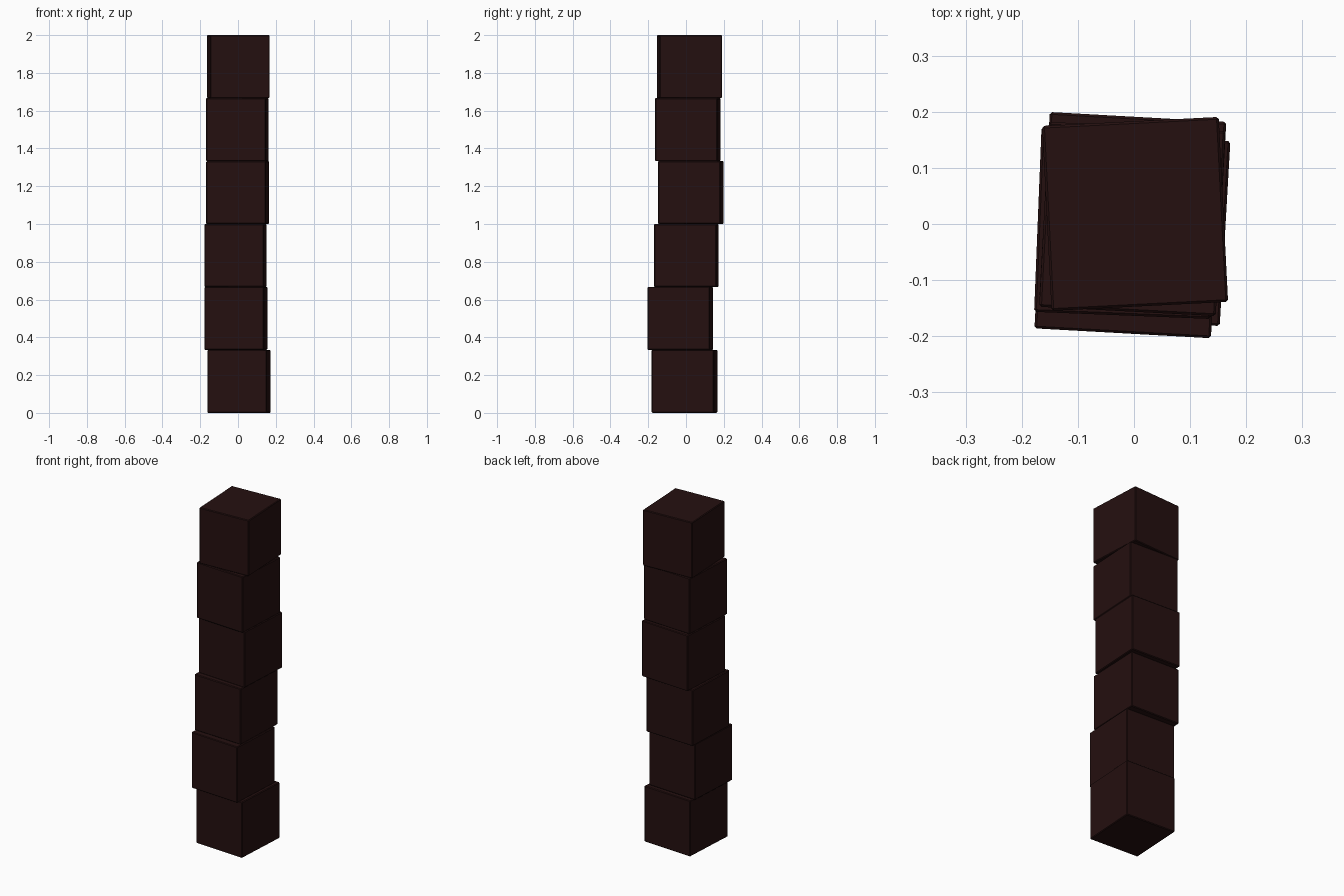
import bpy, math

if "Cube" in bpy.data.objects:
    bpy.data.objects.remove(bpy.data.objects["Cube"])

# Single dark brown colour for the whole stack
brown = bpy.data.materials.new("very dark brown")
brown.diffuse_color = (0.018, 0.005, 0.005, 1)
brown.use_nodes = True
brown.node_tree.nodes["Principled BSDF"].inputs["Base Color"].default_value = brown.diffuse_color

WIDTH, DEPTH, HEIGHT = 0.315, 0.33, 2 / 6

# Centre x, centre y and twist in degrees, from bottom to top
BLOCKS = [
    (0.005, -0.008, -3.3),
    (-0.011, -0.030, -3.2),
    (-0.014, 0.002, -2.3),
    (-0.002, 0.026, -3.2),
    (-0.003, 0.009, -3.0),
    (0.002, 0.018, 2.9),
]

# Loosely stacked blocks with slightly worn edges
for i, (x, y, twist) in enumerate(BLOCKS):
    bpy.ops.mesh.primitive_cube_add(
        size=1, location=(x, y, (i + 0.5) * HEIGHT),
        rotation=(0, 0, math.radians(twist)))
    block = bpy.context.object
    block.name = f"block_{i + 1}"
    block.scale = (WIDTH, DEPTH, HEIGHT)
    bpy.ops.object.transform_apply(location=False, rotation=False, scale=True)
    block.data.materials.append(brown)
    bevel = block.modifiers.new("worn_edges", 'BEVEL')
    bevel.width = 0.004
    bevel.segments = 1
